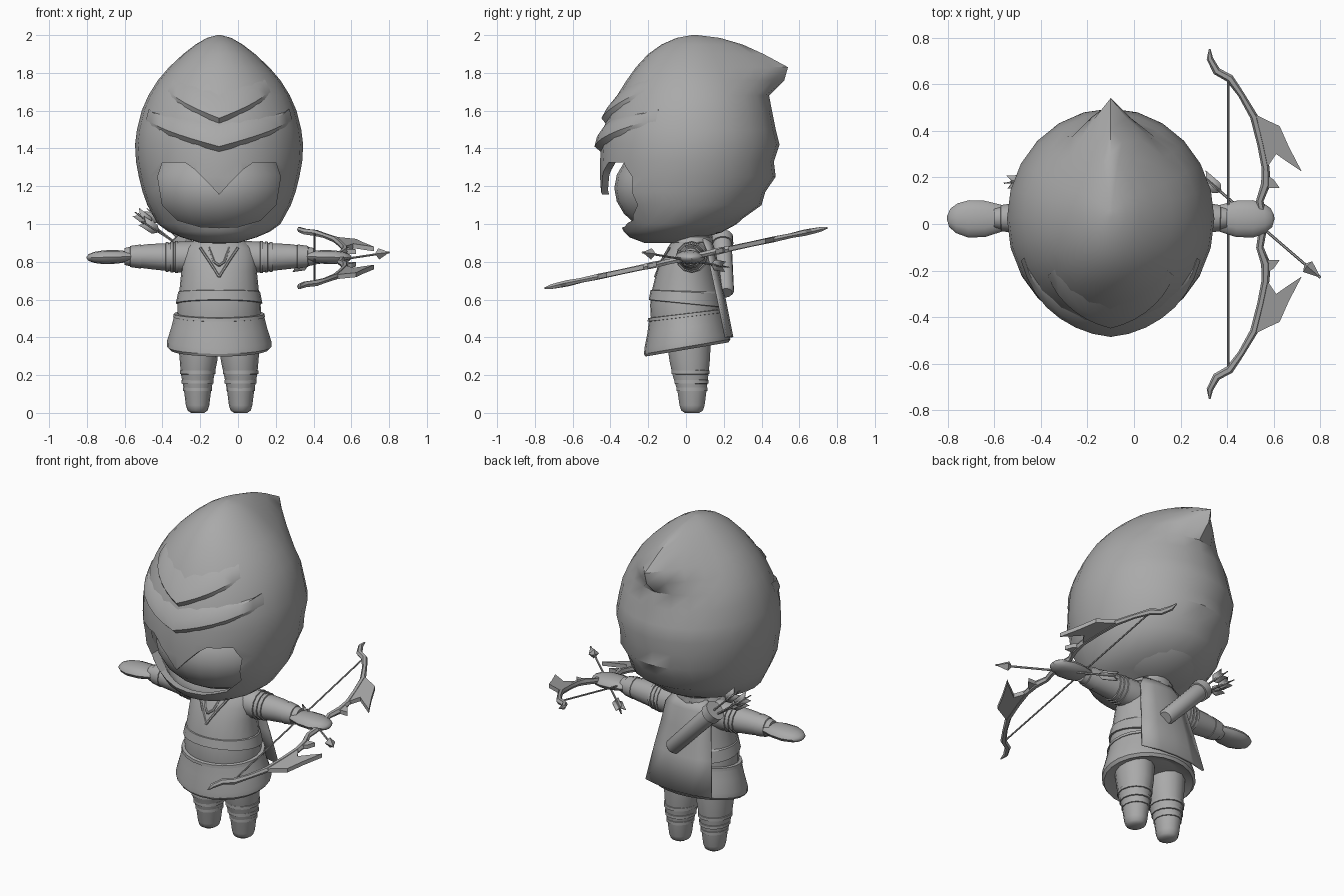
import bpy, bmesh, math
from mathutils import Vector

if "Cube" in bpy.data.objects:
    bpy.data.objects.remove(bpy.data.objects["Cube"])

CX = -0.1  # body centre line
mat = bpy.data.materials.new("plain grey")
mat.diffuse_color = (0.4, 0.4, 0.4, 1)
mat.use_nodes = True
mat.node_tree.nodes["Principled BSDF"].inputs["Base Color"].default_value = mat.diffuse_color


def make(name, verts, faces, angle=40):
    me = bpy.data.meshes.new(name)
    me.from_pydata([tuple(v) for v in verts], [], faces)
    bm = bmesh.new()
    bm.from_mesh(me)
    bmesh.ops.recalc_face_normals(bm, faces=bm.faces)
    bm.to_mesh(me)
    bm.free()
    me.materials.append(mat)
    ob = bpy.data.objects.new(name, me)
    bpy.context.collection.objects.link(ob)
    bpy.context.view_layer.objects.active = ob
    bpy.ops.object.select_all(action='DESELECT')
    ob.select_set(True)
    bpy.ops.object.shade_smooth_by_angle(angle=math.radians(angle))
    return ob


def loft(name, rings, angle=40):
    n = len(rings[0])
    faces = [(r * n + i, r * n + (i + 1) % n, (r + 1) * n + (i + 1) % n, (r + 1) * n + i)
             for r in range(len(rings) - 1) for i in range(n)]
    faces += [tuple(range(n))[::-1], tuple(range((len(rings) - 1) * n, len(rings) * n))]
    return make(name, [p for r in rings for p in r], faces, angle)


def tube(name, pts, radii, sides=12, flat=1.0, angle=40):
    """Tube along a path; flat scales the cross-section upwards."""
    pts = [Vector(p) for p in pts]
    rings = []
    for i, p in enumerate(pts):
        d = (pts[min(i + 1, len(pts) - 1)] - pts[max(i - 1, 0)]).normalized()
        up = Vector((0, 0, 1)) if abs(d.z) < 0.9 else Vector((0, 1, 0))
        s = d.cross(up).normalized()
        u = s.cross(d)
        rings.append([p + radii[i] * (s * math.cos(t) + u * math.sin(t) * flat)
                      for t in [2 * math.pi * k / sides for k in range(sides)]])
    return loft(name, rings, angle)


def prism(name, outline, place, lo, hi):
    n = len(outline)
    verts = [place(a, b, lo) for a, b in outline] + [place(a, b, hi) for a, b in outline]
    faces = [tuple(range(n)), tuple(range(n, 2 * n))]
    faces += [(i, (i + 1) % n, (i + 1) % n + n, i + n) for i in range(n)]
    return make(name, verts, faces, 20)


# --- Hood: height, half width, front y, back y, swept tip length
HOOD = [(0.90, .10, -.22, -.02, 0), (0.93, .20, -.30, .06, 0), (0.96, .27, -.33, .14, 0),
        (1.0, .325, -.35, .26, 0), (1.1, .38, -.42, .40, 0), (1.17, .405, -.45, .42, 0),
        (1.25, .425, -.455, .475, 0), (1.33, .44, -.455, .465, 0), (1.42, .445, -.45, .495, 0),
        (1.5, .435, -.44, .475, 0), (1.6, .41, -.40, .455, 0), (1.68, .375, -.365, .42, .02),
        (1.76, .325, -.315, .37, .15), (1.83, .265, -.265, .32, .22), (1.9, .19, -.20, .26, .15),
        (1.95, .125, -.13, .21, .09), (1.985, .065, -.05, .14, .04), (2.0, .01, .03, .06, 0)]


def hood_point(a, z, off=0.0):
    for lo, hi in zip(HOOD, HOOD[1:]):
        if z <= hi[0]:
            break
    t = (z - lo[0]) / (hi[0] - lo[0])
    w, yf, yb, tip = [lo[k] + (hi[k] - lo[k]) * t for k in range(1, 5)]
    ym, ry = (yf + yb) / 2, (yb - yf) / 2
    back = max(0, 1 - abs(math.pi - (a % (2 * math.pi))) / 1.0) ** 1.4
    return Vector((CX + (w + off) * math.sin(a), ym - (ry + off) * math.cos(a) + tip * back, z))


N = 24
hood = loft("hood", [[hood_point(2 * math.pi * k / N, r[0]) for k in range(N)] for r in HOOD])
half = [(.05, 1.21), (.13, 1.29), (.18, 1.325), (.3, 1.325), (.325, 1.25), (.3, 1.1),
        (.22, 1.02), (.1, .985)]
opening = [(0, 1.155)] + half + [(0, .98)] + [(-x, z) for x, z in half[::-1]]
cutter = prism("face_cutter", opening, lambda a, b, c: (CX + a, c, b), -1, -.08)
cutter.hide_render = True
sol = hood.modifiers.new("shell", 'SOLIDIFY')
sol.thickness, sol.offset = 0.035, -1
cut = hood.modifiers.new("opening", 'BOOLEAN')
cut.object, cut.operation, cut.solver = cutter, 'DIFFERENCE', 'EXACT'
bpy.context.view_layer.objects.active = hood
for m in ("shell", "opening"):
    bpy.ops.object.modifier_apply(modifier=m)
bpy.data.objects.remove(cutter)

# Overlapping brow folds, V shaped and fading out at the sides
for name, zb, zt, span, out in (("brow_fold_lower", 1.41, 1.53, 1.15, .032),
                                ("brow_fold_upper", 1.56, 1.70, .85, .03)):
    verts, steps = [], 14
    for i in range(steps + 1):
        a = span * (2 * i / steps - 1)
        f = abs(a) / span
        low, fade = zb + .15 * f, out * (1 - f) + .002
        verts += [hood_point(a, zt + .07 * f, -.004), hood_point(a, low + .05, fade * .8),
                  hood_point(a, low, fade), hood_point(a, low - .035, -.01)]
    make(name, verts, [(4 * i + j, 4 * i + j + 1, 4 * i + j + 5, 4 * i + j + 4)
                       for i in range(steps) for j in range(3)], 30)

# --- Head inside the hood, and neck
tube("head", [(CX, 0, 1.19 - .27 * math.cos(t)) for t in [math.pi * k / 12 for k in range(13)]],
     [max(.002, .365 * math.sin(math.pi * k / 12)) for k in range(13)], 24, 1.04)
tube("neck", [(CX, .03, .86), (CX, .03, .99)], [.115, .105], 16)


# --- Tunic: height, half width, front y, back y, slant
def body(name, rows):
    rings = []
    for z, w, yf, yb, slant in rows:
        ring = []
        for t in [2 * math.pi * k / 24 for k in range(24)]:
            y = (yf + yb) / 2 - (yb - yf) / 2 * math.cos(t)
            ring.append((CX + w * math.sin(t), y, z + slant * y))
        rings.append(ring)
    loft(name, rings, 30)


body("tunic", [(.42, .22, -.17, .19, .1), (.5, .222, -.185, .19, .1), (.58, .22, -.19, .185, .05),
               (.65, .21, -.18, .175, 0), (.75, .2, -.155, .155, 0), (.82, .2, -.125, .145, 0),
               (.87, .185, -.1, .13, 0), (.9, .15, -.08, .12, 0), (.92, .11, -.06, .11, 0)])
body("skirt", [(.36, .19, -.15, .18, .17), (.335, .262, -.215, .225, .17),
               (.35, .277, -.222, .235, .17), (.38, .276, -.22, .23, .17),
               (.45, .254, -.205, .21, .15), (.52, .236, -.195, .2, .12), (.53, .2, -.17, .17, .12)])
body("belt", [(.505, .228, -.19, .195, .12), (.508, .243, -.203, .207, .12),
              (.525, .24, -.202, .205, .12), (.528, .2, -.18, .18, .12)])
body("waist_band", [(.575, .21, -.18, .18, -.1), (.58, .229, -.197, .195, -.1),
                    (.64, .217, -.188, .186, -.05), (.652, .2, -.17, .17, 0)])
body("neck_band", [(.895, .12, -.08, .13, 0), (.905, .14, -.09, .14, 0),
                   (.93, .125, -.085, .14, 0), (.94, .1, -.06, .12, 0)])

# Neckline trim
for s in (-1, 1):
    for k, (w, low) in enumerate(((.1, .72), (.055, .78))):
        tube("neckline_trim", [(CX, -.163 + .25 * (low - .72), low), (CX + s * w * .5, -.132, .80),
                               (CX + s * w, -.088, .875)], [.007] * 3, 6)

# --- Arms and legs, mirrored about the body
for s in (-1, 1):
    side = "right" if s < 0 else "left"
    X = lambda d: CX + s * d
    tube(side + "_arm", [(X(.12), .03, .825), (X(.2), .03, .825), (X(.28), .03, .825),
                         (X(.37), .028, .828), (X(.45), .025, .828), (X(.5), .025, .828)],
         [.085, .083, .073, .066, .056, .045], 12)
    tube(side + "_hand", [(X(.43), .025, .828), (X(.47), .025, .828), (X(.54), .022, .826),
                          (X(.61), .022, .824), (X(.66), .025, .823), (X(.69), .027, .822),
                          (X(.702), .028, .822)],
         [.04, .058, .078, .08, .064, .04, .008], 12, .46)
    for d, r in ((.225, .085), (.25, .082), (.275, .079)):
        tube(side + "_sleeve_band", [(X(d - .01), .03, .825), (X(d - .007), .03, .825),
                                     (X(d + .007), .03, .825), (X(d + .01), .03, .825)],
             [r - .012, r, r, r - .012], 12)
    # forearm guard with a pointed upper edge
    tube(side + "_cuff", [(X(.41), .026, .828), (X(.415), .026, .828), (X(.47), .025, .828),
                          (X(.475), .025, .828)], [.05, .064, .056, .045], 12)
    L = X(.114)
    tube(side + "_leg", [(L, .032, 0), (L, .032, .012), (L, .032, .04), (L, .032, .12),
                         (L, .025, .2), (L - s * .005, .02, .28), (L - s * .005, .015, .38),
                         (L, .015, .44)], [.035, .053, .062, .072, .088, .1, .108, .105], 14, 1.1)
    for z, r, y in ((.125, .076, .032), (.165, .085, .029), (.215, .094, .024)):
        tube(side + "_leg_wrap", [(L, y, z - .013), (L, y, z - .009), (L, y, z + .009),
                                  (L, y, z + .013)], [r - .015, r, r, r - .01], 14, 1.1)

# --- Cape, hanging flared off the back
rows = [(.92, .11, .125), (.86, .15, .15), (.75, .165, .172), (.6, .19, .205), (.4, .22, .245)]
cape_v = [(CX + w * u, y - .035 * u * u, z) for z, w, y in rows for u in (-1, -.5, 0, .5, 1)]
cape = make("cape", cape_v, [(5 * r + i, 5 * r + i + 1, 5 * r + i + 6, 5 * r + i + 5)
                             for r in range(4) for i in range(4)])
m = cape.modifiers.new("thickness", 'SOLIDIFY')
m.thickness, m.offset = .012, 0

# --- Quiver, open at the top
q0, q1 = Vector((-.05, .21, .635)), Vector((-.33, .19, .93))
at = lambda t: q0.lerp(q1, t)
tube("quiver", [at(0), at(.03), at(.88), at(.88), at(1), at(1), at(.9)],
     [.035, .045, .05, .058, .06, .048, .046], 14)


# --- Arrows: shaft, four-sided head, crossed feathers
def arrow(name, tail, tip, head=True):
    a, b = Vector(tail), Vector(tip)
    p = lambda t: a.lerp(b, t)
    tube(name + "_shaft", [a, b], [.006, .006], 6)
    if head:
        tube(name + "_head", [p(.87), p(.89), b], [.008, .03, .001], 4, 1, 10)
    d = (b - a).normalized()
    s = d.cross(Vector((0, 0, 1))).normalized()
    for v in (s, s.cross(d)):
        o = [a + v * .028 - d * .015, a + d * .07 + v * .028, a + d * .1, a + d * .07 - v * .028,
             a - v * .028 - d * .015, a + d * .015]
        f = make(name + "_feather", o, [(0, 1, 2, 5), (5, 2, 3, 4)])
        f.modifiers.new("thickness", 'SOLIDIFY').thickness = .006


arrow("nocked_arrow", (.3, .2, .775), (.8, -.23, .85))
for i, end in enumerate(((-.53, .18, 1.055), (-.47, .2, 1.075), (-.5, .155, 1.01))):
    arrow("quiver_arrow", end, at(.6) + Vector((.012 * i, 0, 0)), False)

# --- Bow, lying tilted in the left hand
tilt = lambda x, y, h=0: (x, y, .82 + .213 * y + h)
limb = [(.325, .75, .004), (.325, .71, .014), (.355, .655, .017), (.41, .625, .018),
        (.46, .555, .014), (.515, .46, .017), (.545, .34, .016), (.565, .24, .017),
        (.565, .17, .02), (.54, .1, .016), (.55, .04, .017)]
path = limb + [(x, -y, r) for x, y, r in limb[::-1]]
tube("bow_limb", [tilt(x, y) for x, y, r in path], [r for x, y, r in path], 6, 1, 25)
tube("bow_string", [tilt(.405, -.63), tilt(.405, .63)], [.005, .005], 6)
blade = [(.5, .48), (.56, .45), (.625, .42), (.665, .33), (.72, .225), (.66, .265), (.61, .3),
         (.57, .24), (.55, .32)]
spike = [(.545, .1), (.575, .155), (.625, .155), (.6, .19), (.57, .21)]
for s in (-1, 1):
    for name, shape in (("bow_blade", blade), ("bow_spike", spike)):
        prism(name, [(x, s * y) for x, y in shape], tilt, -.012, .012)
